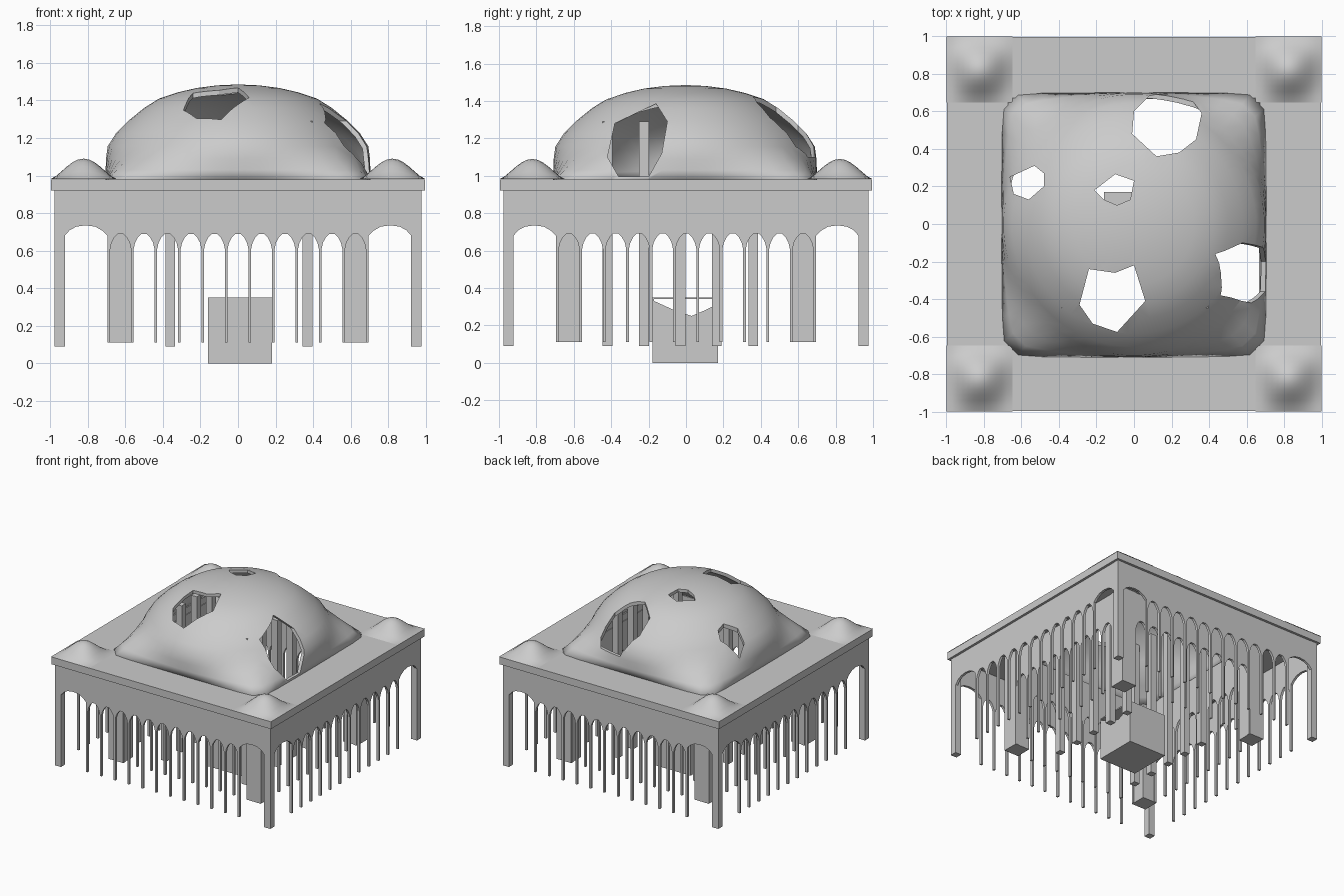
import bpy, bmesh, math
from mathutils import Matrix

if "Cube" in bpy.data.objects:
    bpy.data.objects.remove(bpy.data.objects["Cube"])


def add_object(name, bm, smooth=False):
    bmesh.ops.recalc_face_normals(bm, faces=bm.faces[:])
    me = bpy.data.meshes.new(name)
    bm.to_mesh(me)
    bm.free()
    ob = bpy.data.objects.new(name, me)
    bpy.context.collection.objects.link(ob)
    if smooth:
        bpy.ops.object.select_all(action='DESELECT')
        ob.select_set(True)
        bpy.context.view_layer.objects.active = ob
        bpy.ops.object.shade_smooth_by_angle(angle=math.radians(30))
    return ob


def prism(bm, pts, vec):
    face = bm.faces.new([bm.verts.new(p) for p in pts])
    ext = bmesh.ops.extrude_face_region(bm, geom=[face])
    new = [v for v in ext['geom'] if isinstance(v, bmesh.types.BMVert)]
    bmesh.ops.translate(bm, verts=new, vec=vec)


def add_box(bm, x0, x1, y0, y1, z0, z1):
    prism(bm, [(x0, y0, z0), (x1, y0, z0), (x1, y1, z0), (x0, y1, z0)], (0, 0, z1 - z0))


def box_object(name, *dims):
    bm = bmesh.new()
    add_box(bm, *dims)
    return add_object(name, bm)


SIDES = ["front", "right", "back", "left"]
FOOT, TOP = 0.11, 0.925


def small_arches(count):
    # underside of a row of pointed arches, columns included
    pts = []
    half = [(-.055, FOOT), (-.055, .61), (-.048, .642), (-.032, .672), (-.014, .69)]
    for i in range(count):
        c = (i - (count - 1) / 2) * .125
        pts += [(c + x, z) for x, z in half]
        pts += [(c - x, z) for x, z in reversed(half)]
    return pts


def arcade(name, outline, y, depth, turn):
    bm = bmesh.new()
    prism(bm, [(x, y, z) for x, z in outline], (0, depth, 0))
    bm.transform(Matrix.Rotation(turn * math.pi / 2, 4, 'Z'))
    add_object(name, bm)


# outer and inner arcades on all four sides
bay = [(-.922, .68), (-.895, .71), (-.86, .728), (-.81, .735), (-.76, .728), (-.72, .705), (-.695, .68), (-.695, FOOT)]
outer = ([(-.975, TOP), (-.975, .68)] + bay + small_arches(11)
         + [(-x, z) for x, z in reversed(bay)] + [(.975, .68), (.975, TOP)])
inner = [(-.57, TOP), (-.57, FOOT)] + small_arches(9) + [(.57, FOOT), (.57, TOP)]
for i, side in enumerate(SIDES):
    arcade(side + "_outer_arcade", outer, -.975, .02, i)
    arcade(side + "_inner_arcade", inner, -.685, .02, i)

# corner posts, inner pillars and corner roof bumps
for sx in (-1, 1):
    for sy in (-1, 1):
        tag = ("left" if sx < 0 else "right") + ("_front" if sy < 0 else "_back")
        for name, a, b, foot in (("corner_post", .922, .977, .09), ("inner_pillar", .56, .69, FOOT)):
            xs, ys = sorted((sx * a, sx * b)), sorted((sy * a, sy * b))
            box_object(name + "_" + tag, *xs, *ys, foot, TOP)
        bm = bmesh.new()
        bmesh.ops.create_grid(bm, x_segments=12, y_segments=12, size=.175)
        for v in bm.verts:
            f = 1.0
            for k in (0, 1):
                f *= max(0, math.cos(v.co[k] / .175 * math.pi / 2)) ** 1.4
            v.co.z = .982 + .108 * f
            v.co.x += sx * .822
            v.co.y += sy * .822
        add_object("corner_dome_" + tag, bm, True)

# square roof frame
bm = bmesh.new()
rings = [[bm.verts.new((sx * r, sy * r, z)) for sx, sy in ((-1, -1), (1, -1), (1, 1), (-1, 1))]
         for r, z in ((.995, .92), (.995, .98), (.67, .98), (.67, .92))]
for i in range(4):
    a, b = rings[i], rings[(i + 1) % 4]
    for j in range(4):
        k = (j + 1) % 4
        bm.faces.new((a[j], a[k], b[k], b[j]))
add_object("roof_frame", bm)

# main dome: square base blending to a round cap
profile = [(.705, .975, 0), (.705, 1.03, .3), (.703, 1.09, .62), (.695, 1.155, 1), (.65, 1.225, 1),
           (.58, 1.295, 1), (.5, 1.36, 1), (.42, 1.41, 1), (.32, 1.443, 1), (.22, 1.466, 1), (.11, 1.48, 1)]
N = 56
bm = bmesh.new()
rings = []
for r, z, blend in profile:
    ring = []
    for i in range(N):
        t = 2 * math.pi * (i + .5) / N
        c, s = math.cos(t), math.sin(t)
        square = (abs(c) ** 14 + abs(s) ** 14) ** (-1 / 14)
        q = r * (square * (1 - blend) + blend)
        ring.append(bm.verts.new((q * c, q * s - .005, z)))
    rings.append(ring)
for a, b in zip(rings, rings[1:]):
    for i in range(N):
        j = (i + 1) % N
        bm.faces.new((a[i], a[j], b[j], b[i]))
apex = bm.verts.new((0, 0, 1.485))
for i in range(N):
    bm.faces.new((rings[-1][i], rings[-1][(i + 1) % N], apex))
dome = add_object("main_dome", bm, True)
shell = dome.modifiers.new("shell", 'SOLIDIFY')
shell.thickness = .025
shell.offset = -1

# ragged holes broken through the dome
top_holes = {
    "front": [(-.29, -.43), (-.24, -.24), (-.1, -.26), (.0, -.22), (.06, -.41), (-.09, -.575), (-.22, -.53)],
    "crown": [(-.21, .18), (-.1, .265), (0, .23), (-.02, .13), (-.09, .1), (-.16, .13)],
    "left": [(-.66, .25), (-.53, .31), (-.48, .27), (-.48, .2), (-.56, .13), (-.64, .16)],
    "back": [(-.01, .48), (0, .6), (.08, .68), (.17, .705), (.3, .67), (.36, .59), (.33, .45), (.24, .38), (.12, .36)],
}
side_hole = [(-.16, 1.385), (-.1, 1.29), (-.13, 1.12), (-.2, .995), (-.36, .995), (-.42, 1.1), (-.38, 1.28)]
cutters = []
for name, pts in top_holes.items():
    bm = bmesh.new()
    prism(bm, [(x, y, 1.1) for x, y in pts], (0, 0, .6))
    cutters.append(add_object(name + "_hole_cutter", bm))
bm = bmesh.new()
prism(bm, [(.42, y, z) for y, z in side_hole], (.5, 0, 0))
cutters.append(add_object("right_hole_cutter", bm))
for c in cutters:
    cut = dome.modifiers.new("hole", 'BOOLEAN')
    cut.operation = 'DIFFERENCE'
    cut.solver = 'EXACT'
    cut.object = c
    c.hide_render = True
    c.hide_set(True)

# two rows of tall posts under the dome
for x in (-.36, .37):
    for i in range(5):
        y = -.42 + i * .195
        box_object("tall_post", x - .026, x + .026, y - .026, y + .026, .09, 1.29)

# hollow central chest with broken side walls
bm = bmesh.new()
add_box(bm, -.16, .18, -.18, -.17, 0, .35)
add_box(bm, -.16, .18, .16, .17, 0, .35)
add_box(bm, -.16, .18, -.17, .16, 0, .01)
add_box(bm, -.16, .18, -.17, .16, .34, .35)
wall = [(-.17, .01), (.16, .01), (.16, .31), (.1, .28), (.03, .25), (-.06, .28), (-.17, .33)]
for x in (-.16, .17):
    prism(bm, [(x, y, z) for y, z in wall], (.01, 0, 0))
add_object("central_chest", bm)
